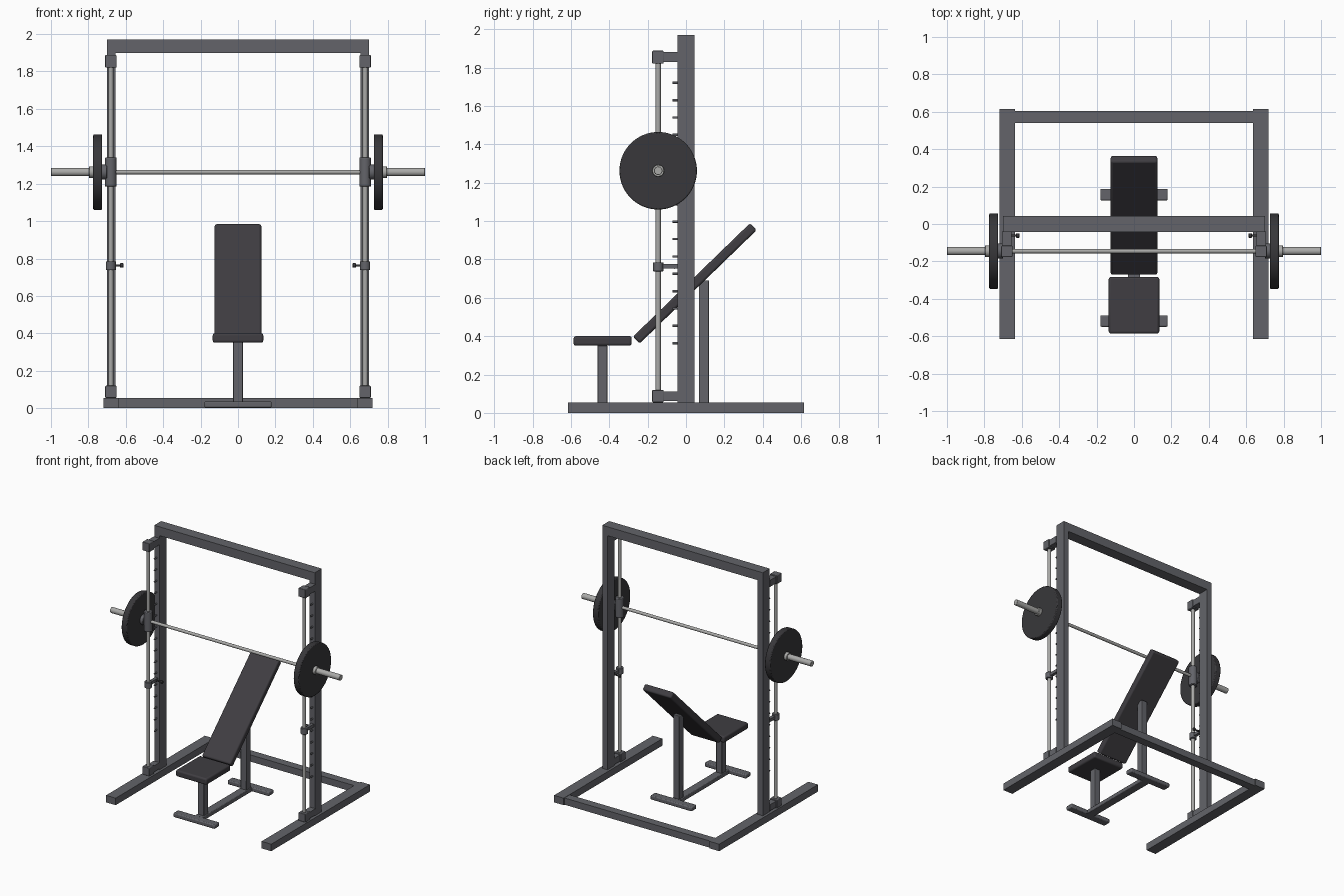
import bpy, math
from mathutils import Vector

if "Cube" in bpy.data.objects:
    bpy.data.objects.remove(bpy.data.objects["Cube"])


def material(name, rgb):
    m = bpy.data.materials.new(name)
    m.diffuse_color = (*rgb, 1)
    m.use_nodes = True
    m.node_tree.nodes["Principled BSDF"].inputs["Base Color"].default_value = m.diffuse_color
    return m


FRAME = material("grey frame paint", (0.125, 0.127, 0.142))
PAD = material("dark upholstery", (0.050, 0.047, 0.054))
RUBBER = material("black rubber", (0.040, 0.039, 0.043))
STEEL = material("bright steel", (0.40, 0.40, 0.39))


def finish(ob, name, mat, bevel=0.0, segments=2):
    ob.name = name
    ob.data.materials.append(mat)
    if bevel:
        b = ob.modifiers.new("bevel", 'BEVEL')
        b.width, b.segments, b.limit_method = bevel, segments, 'ANGLE'
    return ob


def box(name, lo, hi, mat=FRAME, bevel=0.0, segments=2):
    """Box between two opposite corners."""
    lo, hi = Vector(lo), Vector(hi)
    bpy.ops.mesh.primitive_cube_add(size=1, location=(lo + hi) / 2)
    ob = bpy.context.object
    ob.scale = hi - lo
    bpy.ops.object.transform_apply(location=False, rotation=False, scale=True)
    if bevel and segments > 1:
        bpy.ops.object.shade_smooth_by_angle(angle=math.radians(35))
    return finish(ob, name, mat, bevel, segments)


def rod(name, a, b, radius, mat, bevel=0.0, sides=24):
    """Round bar from point a to point b."""
    a, b = Vector(a), Vector(b)
    bpy.ops.mesh.primitive_cylinder_add(vertices=sides, radius=radius,
                                        depth=(b - a).length, location=(a + b) / 2)
    ob = bpy.context.object
    ob.rotation_euler = (b - a).to_track_quat('Z', 'Y').to_euler()
    bpy.ops.object.shade_smooth_by_angle(angle=math.radians(35))
    return finish(ob, name, mat, bevel)


ROD_X, ROD_Y, BAR_Z = 0.68, -0.145, 1.262


def sbox(s, name, x, y, z, mat=FRAME, bevel=0.0):
    """Box on side s, from x, y and z ranges given for the right side."""
    xs = sorted((s * x[0], s * x[1]))
    return box(name, (xs[0], y[0], z[0]), (xs[1], y[1], z[1]), mat, bevel)


# Rack cross members
box("rear_base_beam", (-0.636, 0.54, 0), (0.636, 0.605, 0.053))
box("top_beam", (-0.70, -0.043, 1.90), (0.70, 0.043, 1.97))

for s, side in ((-1, "left"), (1, "right")):
    # Floor rail and upright
    sbox(s, side + "_base_rail", (0.636, 0.72), (-0.615, 0.615), (0, 0.055))
    sbox(s, side + "_upright", (0.655, 0.70), (-0.043, 0.043), (0.055, 1.90))

    # Guide rod with its end blocks and brackets
    rod(side + "_guide_rod", (s * ROD_X, ROD_Y, 0.06), (s * ROD_X, ROD_Y, 1.87), 0.0135, STEEL)
    for end, z0, z1 in (("lower", 0.055, 0.12), ("upper", 1.82, 1.888)):
        sbox(s, f"{side}_{end}_guide_block", (0.65, 0.71), (-0.176, -0.116), (z0, z1), FRAME, 0.004)
        sbox(s, f"{side}_{end}_guide_bracket", (0.655, 0.705), (-0.117, -0.04),
             (z0 + 0.008, z1 - 0.008))

    # Safety stop: collar, arm and locking knob
    rod(side + "_stop_collar", (s * ROD_X, ROD_Y, 0.738), (s * ROD_X, ROD_Y, 0.785), 0.027, FRAME, 0.003)
    sbox(s, side + "_stop_arm", (0.668, 0.692), (-0.122, -0.042), (0.752, 0.776))
    rod(side + "_stop_pin", (s * 0.68, -0.062, 0.763), (s * 0.63, -0.062, 0.763), 0.006, RUBBER, sides=12)
    rod(side + "_stop_knob", (s * 0.63, -0.062, 0.763), (s * 0.613, -0.062, 0.763), 0.012, RUBBER, 0.003, 16)

    # Row of catch pegs up the front of the upright
    for i in range(16):
        z = 0.363 + i * 0.0905
        rod(f"{side}_catch_peg_{i + 1}", (s * ROD_X, -0.04, z), (s * ROD_X, -0.07, z), 0.006, FRAME, sides=12)

    # Sliding carriage and barbell end
    def axle(name, x0, x1, radius, mat, bevel=0.0, sides=32):
        rod(f"{side}_{name}", (s * x0, ROD_Y, BAR_Z), (s * x1, ROD_Y, BAR_Z), radius, mat, bevel, sides)

    rod(side + "_carriage", (s * ROD_X, ROD_Y, 1.184), (s * ROD_X, ROD_Y, 1.34), 0.031, FRAME, 0.005)
    axle("inner_collar", 0.70, 0.728, 0.040, FRAME, 0.003)
    axle("weight_plate", 0.726, 0.774, 0.202, RUBBER, 0.006, 64)
    axle("outer_collar", 0.77, 0.797, 0.031, STEEL, 0.003)
    axle("bar_sleeve", 0.71, 1.0, 0.022, STEEL, 0.003)

rod("barbell_shaft", (-0.71, ROD_Y, BAR_Z), (0.71, ROD_Y, BAR_Z), 0.012, STEEL)

# Bench base: two feet, spine and posts
for end, y in (("front", -0.519), ("rear", 0.157)):
    box(f"bench_{end}_foot", (-0.18, y - 0.031, 0.003), (0.18, y + 0.031, 0.036), FRAME, 0.007)
box("bench_spine", (-0.033, -0.50, 0.003), (0.033, 0.14, 0.034), FRAME, 0.004)
box("bench_front_post", (-0.026, -0.462, 0.03), (0.026, -0.41, 0.352), FRAME, 0.004)
box("bench_rear_post", (-0.026, 0.068, 0.03), (0.026, 0.12, 0.69), FRAME, 0.004)

# Bench pads
box("seat_pad", (-0.135, -0.586, 0.35), (0.135, -0.283, 0.40), PAD, 0.012, 3)
back = box("back_pad", (-0.125, -0.425, -0.025), (0.125, 0.425, 0.025), PAD, 0.012, 3)
back.location = (0, 0.046, 0.675)
back.rotation_euler.x = math.radians(44.1)
